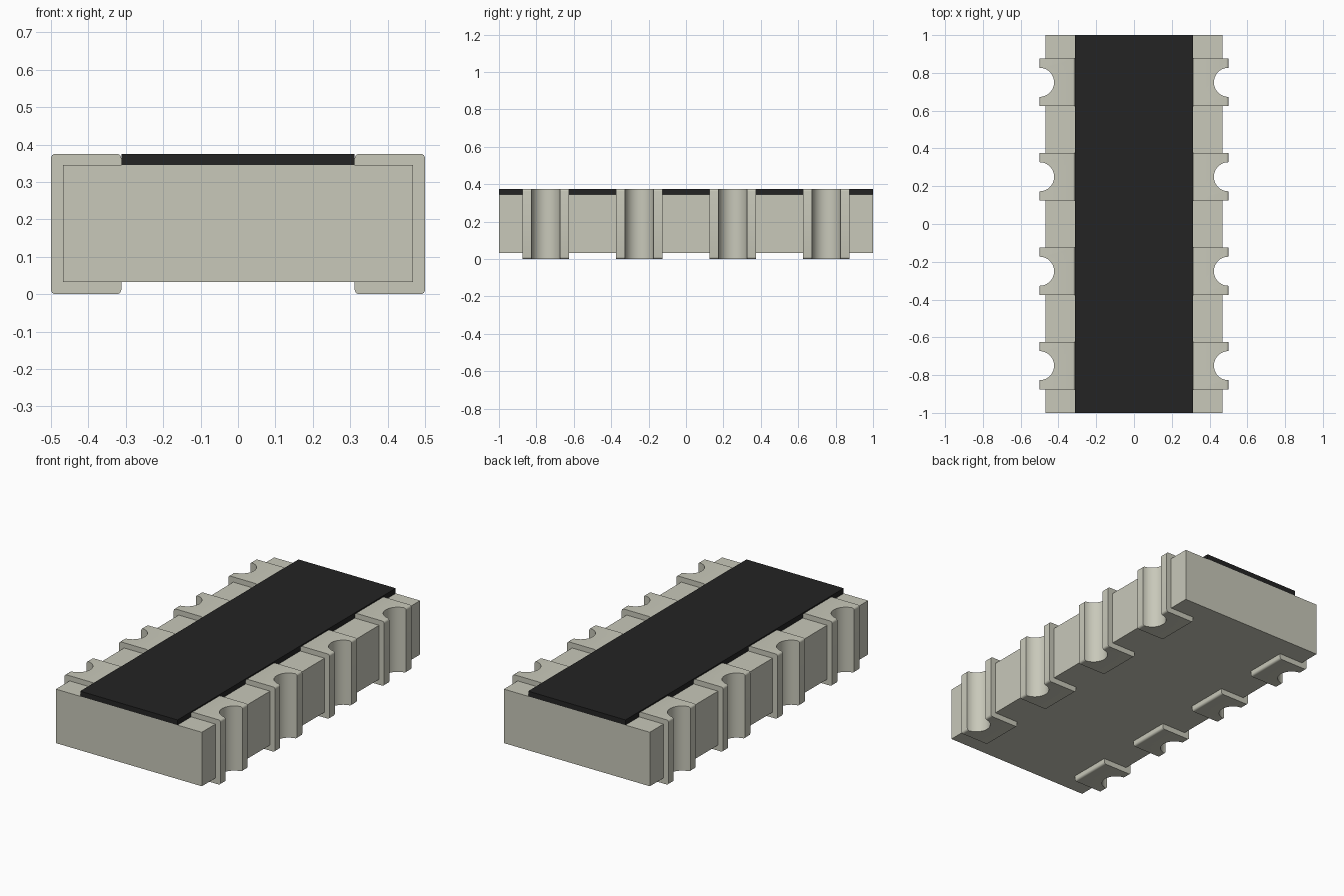
import bpy, bmesh, math
from mathutils import Matrix

cube = bpy.data.objects.get("Cube")
if cube:
    bpy.data.objects.remove(cube, do_unlink=True)

# Main dimensions
BODY_X, TOP_X, OUT_X = 0.468, 0.312, 0.5
BODY_Z0, BODY_Z1, HEIGHT = 0.032, 0.345, 0.375
NOTCH_R, PAD_HALF, ROUND = 0.077, 0.125, 0.012
ROWS = [-0.75, -0.25, 0.25, 0.75]


def material(name, rgb):
    m = bpy.data.materials.new(name)
    m.use_nodes = True
    m.diffuse_color = (*rgb, 1)
    bsdf = m.node_tree.nodes["Principled BSDF"]
    bsdf.inputs["Base Color"].default_value = (*rgb, 1)
    bsdf.inputs["Roughness"].default_value = 0.6
    return m


def finish(bm, name, mat=None):
    bmesh.ops.recalc_face_normals(bm, faces=bm.faces)
    mesh = bpy.data.meshes.new(name)
    bm.to_mesh(mesh)
    bm.free()
    ob = bpy.data.objects.new(name, mesh)
    bpy.context.collection.objects.link(ob)
    if mat:
        mesh.materials.append(mat)
    return ob


def box(name, half_x, half_y, z0, z1, mat):
    bm = bmesh.new()
    size = Matrix.Diagonal((2 * half_x, 2 * half_y, z1 - z0, 1))
    bmesh.ops.create_cube(bm, size=1, matrix=Matrix.Translation((0, 0, (z0 + z1) / 2)) @ size)
    return finish(bm, name, mat)


def terminal(name, side, y, mat):
    """C-shaped wrap-around contact, extruded along y with rounded outer corners."""
    corners = [(TOP_X, 0), (OUT_X, 0), (OUT_X, HEIGHT), (TOP_X, HEIGHT)]
    inner = [(TOP_X, BODY_Z1), (BODY_X, BODY_Z1), (BODY_X, BODY_Z0), (TOP_X, BODY_Z0)]
    bm = bmesh.new()
    verts = [bm.verts.new((side * x, y - PAD_HALF, z)) for x, z in corners + inner]
    face = bm.faces.new(verts)
    out = bmesh.ops.extrude_face_region(bm, geom=[face])["geom"]
    moved = [v for v in out if isinstance(v, bmesh.types.BMVert)]
    bmesh.ops.translate(bm, vec=(0, 2 * PAD_HALF, 0), verts=moved)
    bmesh.ops.recalc_face_normals(bm, faces=bm.faces)
    outer = [e for e in bm.edges
             if abs(e.verts[0].co.y - e.verts[1].co.y) > 0.1
             and min(abs(e.verts[0].co.z), abs(e.verts[0].co.z - HEIGHT)) < 1e-4]
    bmesh.ops.bevel(bm, geom=outer, offset=ROUND, segments=4, profile=0.5, affect='EDGES')
    return finish(bm, name, mat)


def cut(ob, cutter):
    mod = ob.modifiers.new("notches", 'BOOLEAN')
    mod.operation = 'DIFFERENCE'
    mod.solver = 'EXACT'
    mod.object = cutter
    bpy.ops.object.select_all(action='DESELECT')
    bpy.context.view_layer.objects.active = ob
    ob.select_set(True)
    bpy.ops.object.modifier_apply(modifier=mod.name)
    bpy.ops.object.shade_smooth_by_angle(angle=math.radians(35))


stone = material("warm grey", (0.58, 0.58, 0.49))
black = material("black coating", (0.017, 0.017, 0.017))

# Cutter: a vertical cylinder for every edge notch
bm = bmesh.new()
for s in (-1, 1):
    for y in ROWS:
        bmesh.ops.create_cone(bm, cap_ends=True, segments=48, radius1=NOTCH_R, radius2=NOTCH_R,
                              depth=1, matrix=Matrix.Translation((s * OUT_X, y, 0.2)))
cutter = finish(bm, "notch_cutter")
cutter.hide_render = True

# Ceramic body and its top coating
body = box("body", BODY_X, 1, BODY_Z0, BODY_Z1, stone)
cut(body, cutter)
box("top_coating", TOP_X, 1, BODY_Z1, HEIGHT, black)

# Four contacts down each side
for s, label in ((1, "left"), (-1, "right")):
    for i, y in enumerate(ROWS):
        cut(terminal(f"{label}_terminal_{i + 1}", s, y, stone), cutter)

bpy.data.objects.remove(cutter, do_unlink=True)
